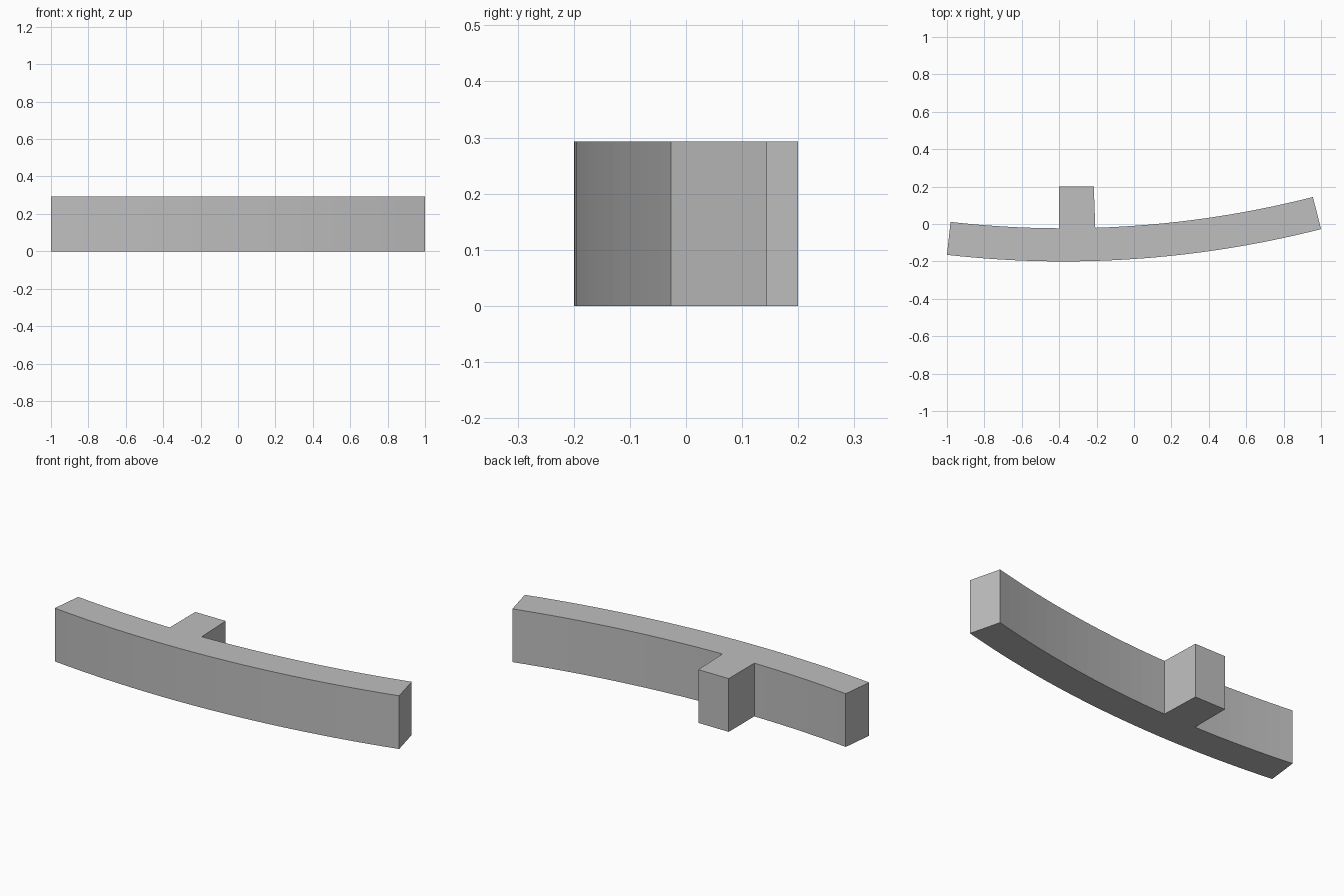
import bpy, bmesh
from math import sin, cos, radians, asin

cube = bpy.data.objects.get("Cube")
if cube:
    bpy.data.objects.remove(cube, do_unlink=True)

# Curved bar: arc centre, radii, end angles and height
CX, CY = -0.3765, 5.37
OUTER, INNER = 5.57, 5.393
START, END = radians(-6.43), radians(14.31)
HEIGHT = 0.293
STEPS = 24

# Stem on the back: side positions and rear edge
STEM_LEFT, STEM_RIGHT, STEM_RIGHT_REAR, STEM_BACK = -0.4, -0.207, -0.215, 0.2


def arc(radius, a, b, steps):
    angles = [a + (b - a) * i / steps for i in range(steps + 1)]
    return [(CX + radius * sin(t), CY - radius * cos(t)) for t in angles]


def inner_angle(x):
    return asin((x - CX) / INNER)


# One outline: front arc, then back arc interrupted by the stem
outline = arc(OUTER, START, END, STEPS)
outline += arc(INNER, END, inner_angle(STEM_RIGHT), 16)
outline += [(STEM_RIGHT_REAR, STEM_BACK), (STEM_LEFT, STEM_BACK)]
outline += arc(INNER, inner_angle(STEM_LEFT), START, 8)

bm = bmesh.new()
base = bm.faces.new([bm.verts.new((x, y, 0)) for x, y in outline])
result = bmesh.ops.extrude_face_region(bm, geom=[base], use_keep_orig=True)
top = [v for v in result["geom"] if isinstance(v, bmesh.types.BMVert)]
bmesh.ops.translate(bm, verts=top, vec=(0, 0, HEIGHT))
bmesh.ops.recalc_face_normals(bm, faces=bm.faces)

mesh = bpy.data.meshes.new("curved_bar_with_stem")
bm.to_mesh(mesh)
bm.free()
bar = bpy.data.objects.new("curved_bar_with_stem", mesh)
bpy.context.collection.objects.link(bar)

# Plain grey finish
grey = bpy.data.materials.new("light_grey")
grey.use_nodes = True
colour = (0.52, 0.52, 0.52, 1)
grey.diffuse_color = colour
grey.node_tree.nodes["Principled BSDF"].inputs["Base Color"].default_value = colour
mesh.materials.append(grey)
